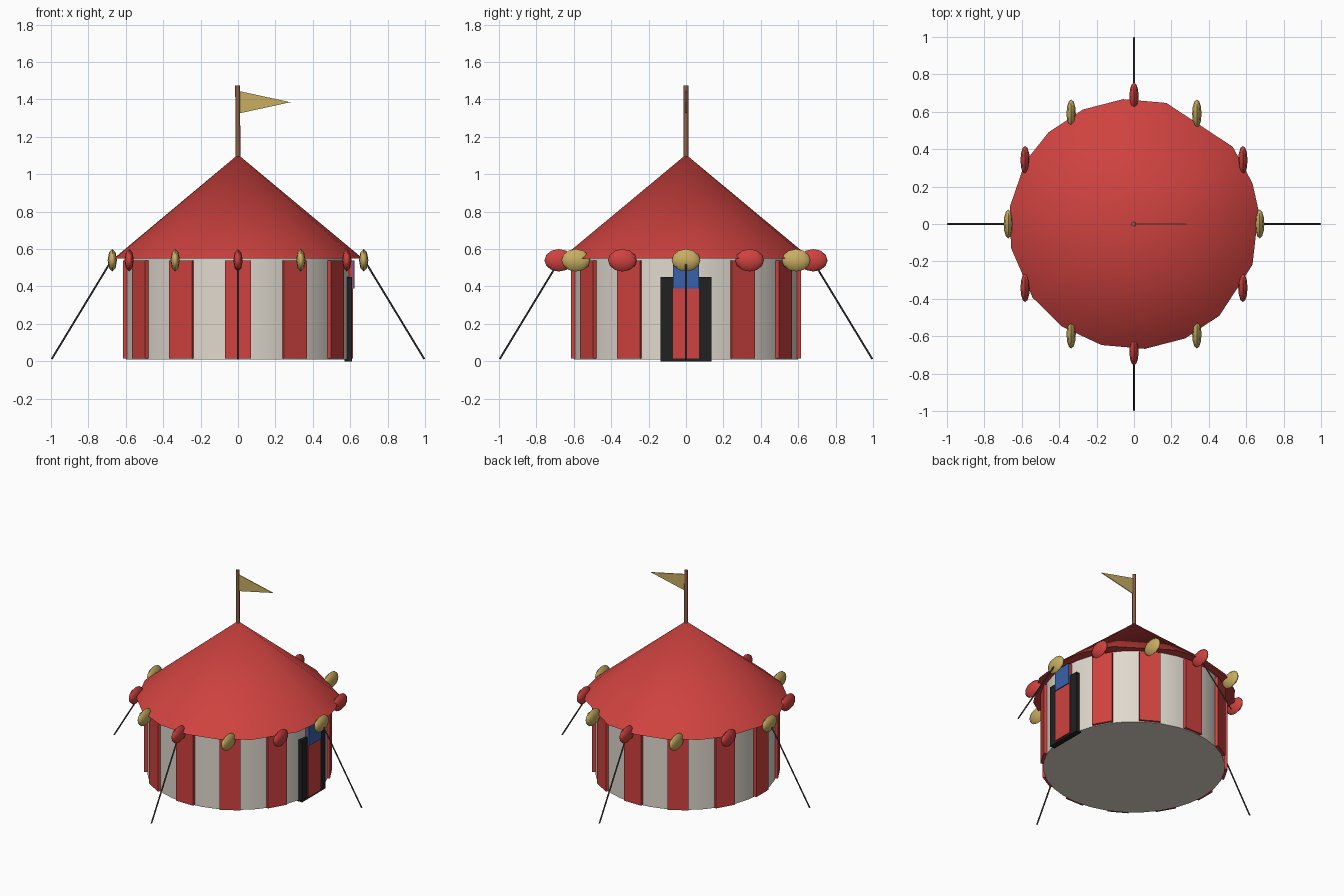
import bpy, bmesh, math
from mathutils import Vector, Matrix

if "Cube" in bpy.data.objects:
    bpy.data.objects.remove(bpy.data.objects["Cube"])


def material(name, rgb):
    m = bpy.data.materials.new(name)
    m.diffuse_color = (*rgb, 1)
    m.use_nodes = True
    m.node_tree.nodes["Principled BSDF"].inputs["Base Color"].default_value = m.diffuse_color
    return m


RED = material("red canvas", (0.62, 0.055, 0.05))
CREAM = material("cream canvas", (0.74, 0.69, 0.61))
GOLD = material("gold", (0.58, 0.42, 0.12))
BROWN = material("brown wood", (0.26, 0.11, 0.06))
BLACK = material("black doorway", (0.015, 0.015, 0.015))
BLUE = material("blue", (0.04, 0.12, 0.40))
ROPE = material("dark rope", (0.06, 0.06, 0.06))


def finish(name, bm, mat, smooth=None):
    bmesh.ops.recalc_face_normals(bm, faces=bm.faces)
    me = bpy.data.meshes.new(name)
    bm.to_mesh(me)
    bm.free()
    me.materials.append(mat)
    ob = bpy.data.objects.new(name, me)
    bpy.context.collection.objects.link(ob)
    if smooth:
        bpy.ops.object.select_all(action='DESELECT')
        ob.select_set(True)
        bpy.context.view_layer.objects.active = ob
        bpy.ops.object.shade_smooth_by_angle(angle=math.radians(smooth))
    return ob


def box(name, lo, hi, mat, turn=0):
    lo, hi = Vector(lo), Vector(hi)
    bm = bmesh.new()
    m = (Matrix.Rotation(turn, 4, 'Z') @ Matrix.Translation((lo + hi) / 2)
         @ Matrix.Diagonal((*(hi - lo), 1)))
    bmesh.ops.create_cube(bm, size=1, matrix=m)
    return finish(name, bm, mat)


def rod(name, a, b, r, mat, sides):
    a, b = Vector(a), Vector(b)
    d = b - a
    m = Matrix.Translation((a + b) / 2) @ d.to_track_quat('Z', 'Y').to_matrix().to_4x4()
    bm = bmesh.new()
    bmesh.ops.create_cone(bm, cap_ends=True, segments=sides, radius1=r, radius2=r,
                          depth=d.length, matrix=m)
    return finish(name, bm, mat, 50)


# Round canvas wall, closed underneath
bm = bmesh.new()
bmesh.ops.create_cone(bm, cap_ends=True, segments=32, radius1=0.6, radius2=0.6,
                      depth=0.54, matrix=Matrix.Translation((0, 0, 0.28)))
finish("wall", bm, CREAM, 30)

# Twelve red stripes around the wall
for i in range(12):
    box(f"stripe_{i + 1}", (0.59, -0.07, 0.015), (0.615, 0.07, 0.54), RED,
        i * math.tau / 12)

# Doorway behind the stripe on the right side, with a blue panel above
box("doorway", (0.57, -0.135, 0), (0.61, 0.135, 0.45), BLACK)
box("door_panel", (0.60, -0.07, 0.39), (0.622, 0.07, 0.54), BLUE)

# Cone roof with an uneven rim (angles in degrees)
rim = [6, 19, 38, 75, 95, 114, 133, 150, 172, 191, 216, 235, 255, 275, 294, 313, 341]
bm = bmesh.new()
ring = [bm.verts.new((0.67 * math.cos(math.radians(a)),
                      0.67 * math.sin(math.radians(a)), 0.55)) for a in rim]
tip = bm.verts.new((0, 0, 1.105))
for a, b in zip(ring, ring[1:] + ring[:1]):
    bm.faces.new((a, b, tip))
bm.faces.new(ring[::-1])
finish("roof", bm, RED, 40)

# Alternating gold and red baubles at the eaves, all long in y
for i in range(12):
    a = i * math.tau / 12
    m = (Matrix.Translation((0.672 * math.cos(a), 0.68 * math.sin(a), 0.54))
         @ Matrix.Diagonal((0.025, 0.077, 0.06, 1)) @ Matrix.Rotation(math.pi / 2, 4, 'X'))
    bm = bmesh.new()
    bmesh.ops.create_uvsphere(bm, u_segments=8, v_segments=6, radius=1, matrix=m)
    finish(f"bauble_{i + 1}", bm, RED if i % 2 else GOLD, 60)

# Guy ropes on four sides
for i in range(4):
    c, s = round(math.cos(i * math.pi / 2)), round(math.sin(i * math.pi / 2))
    rod(f"guy_rope_{i + 1}", (0.67 * c, 0.67 * s, 0.55), (0.996 * c, 0.996 * s, 0.012),
        0.005, ROPE, 6)

# Flag pole and pennant
rod("flag_pole", (0, 0, 1.06), (-0.002, 0, 1.475), 0.013, BROWN, 8)
bm = bmesh.new()
pts = [(0.005, 1.325), (0.28, 1.385), (0.005, 1.445)]
sides = [[bm.verts.new((x, y, z)) for x, z in pts] for y in (-0.003, 0.003)]
bm.faces.new(sides[0])
bm.faces.new(sides[1][::-1])
for i in range(3):
    j = (i + 1) % 3
    bm.faces.new((sides[0][i], sides[0][j], sides[1][j], sides[1][i]))
finish("pennant", bm, GOLD)
